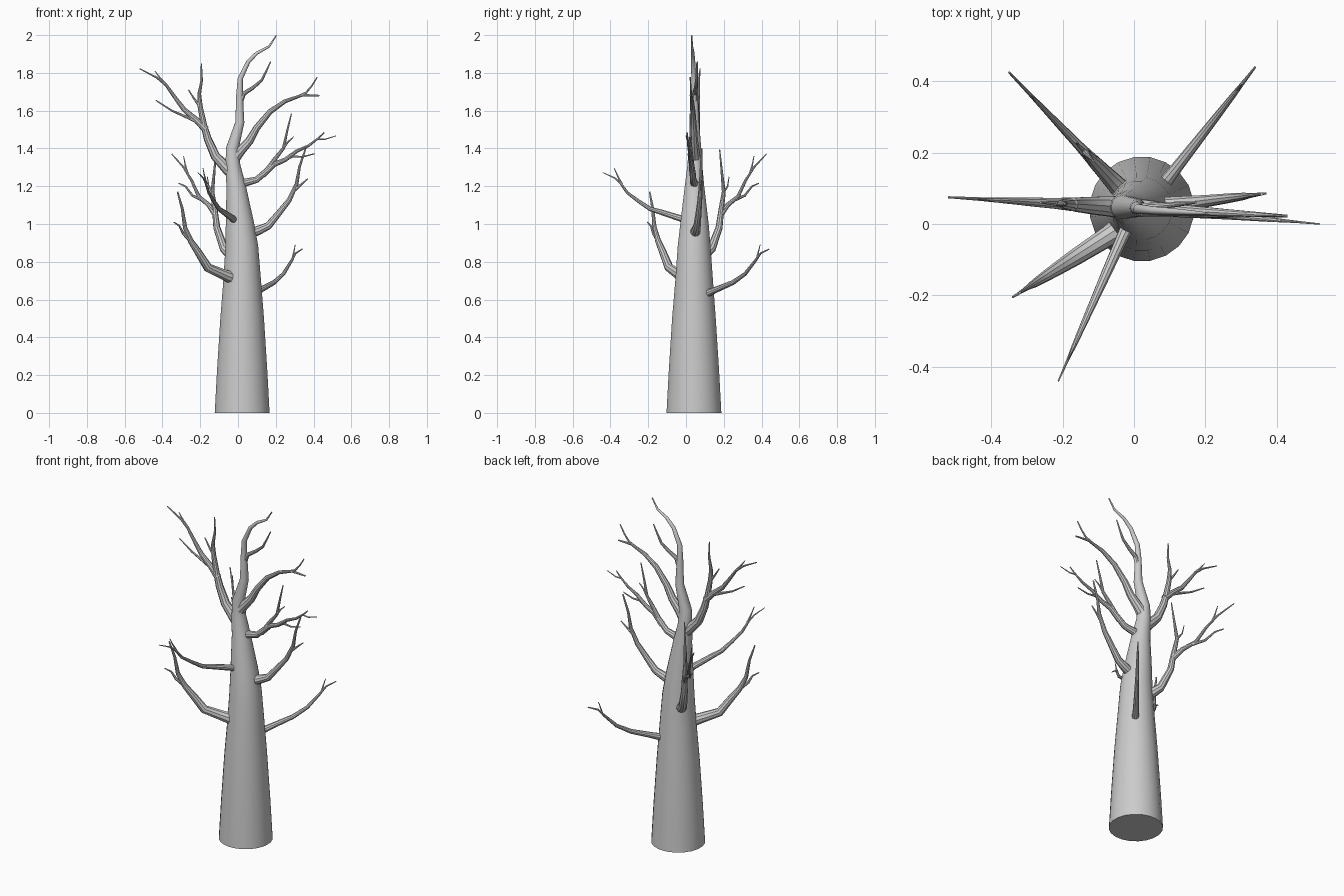
import bpy, bmesh
from math import cos, sin, pi
from mathutils import Vector


def tube(name, pts, radii, sides):
    """Tapered tube swept through pts, capped at both ends."""
    pts = [Vector(p) for p in pts]
    bm = bmesh.new()
    rings = []
    n = len(pts)
    side = None
    for i, p in enumerate(pts):
        a = (p - pts[i - 1]).normalized() if i > 0 else Vector()
        b = (pts[i + 1] - p).normalized() if i < n - 1 else Vector()
        t = (a + b).normalized()
        if side is None:
            side = t.orthogonal()
        side = (side - t * side.dot(t)).normalized()
        up = t.cross(side)
        rings.append([bm.verts.new(p + radii[i] * (cos(2 * pi * k / sides) * side + sin(2 * pi * k / sides) * up))
                      for k in range(sides)])
    for r0, r1 in zip(rings, rings[1:]):
        for k in range(sides):
            j = (k + 1) % sides
            bm.faces.new((r0[k], r0[j], r1[j], r1[k]))
    bm.faces.new(rings[0][::-1])
    bm.faces.new(rings[-1])
    me = bpy.data.meshes.new(name)
    bm.to_mesh(me)
    bm.free()
    ob = bpy.data.objects.new(name, me)
    bpy.context.collection.objects.link(ob)
    bpy.context.view_layer.objects.active = ob
    ob.select_set(True)
    bpy.ops.object.shade_smooth_by_angle(angle=0.6)
    ob.select_set(False)


def limb(name, start, end, axis, shoots):
    """Limb lying in the upright plane through start and end (plan points).
    Shoots are (base radius, tip radius, [(position along axis, z), ...])."""
    s, e = Vector(start), Vector(end)
    for i, (r0, r1, prof) in enumerate(shoots):
        pts = []
        for c, z in prof:
            f = (c - s[axis]) / (e[axis] - s[axis])
            q = s + (e - s) * f
            pts.append((q.x, q.y, z))
        m = len(pts) - 1
        radii = [r0 + (r1 - r0) * (k / m) ** 0.8 for k in range(m + 1)]
        tube(name if i == 0 else f"{name}_twig_{i}", pts, radii, 10 if r0 > 0.015 else 7)


# Trunk: x, y, z, radius
trunk = [(.022, .042, 0, .147), (.022, .042, .22, .135), (.022, .042, .5, .117), (.022, .043, .7, .101),
         (.02, .043, .88, .088), (.01, .045, 1.0, .076), (-.01, .045, 1.2, .052), (-.027, .047, 1.31, .04),
         (-.03, .047, 1.4, .034), (.01, .046, 1.54, .024), (.008, .045, 1.68, .018), (.012, .042, 1.77, .014),
         (.055, .038, 1.86, .011), (.1, .036, 1.905, .009), (.165, .032, 1.94, .006), (.203, .03, 1.998, .003)]
tube("trunk", [t[:3] for t in trunk], [t[3] for t in trunk], 20)

X, Y = 0, 1
limb("lower_back_right_limb", (.09, .12), (.34, .44), X, [
    (.02, .003, [(.08, .63), (.125, .655), (.19, .69), (.24, .735), (.28, .8), (.305, .845), (.34, .867)]),
    (.006, .002, [(.29, .82), (.295, .85), (.303, .89)])])

limb("lower_front_left_limb", (-.05, -.02), (-.34, -.205), X, [
    (.036, .004, [(-.03, .715), (-.07, .73), (-.16, .77), (-.21, .85), (-.25, .91), (-.28, .98),
                  (-.295, 1.08), (-.32, 1.17)]),
    (.011, .003, [(-.25, .91), (-.29, .95), (-.31, .99), (-.34, 1.01)])])

limb("front_limb", (-.025, -.02), (-.212, -.44), Y, [
    (.021, .002, [(.01, 1.015), (-.03, 1.03), (-.13, 1.062), (-.19, 1.08), (-.25, 1.12), (-.31, 1.165),
                  (-.35, 1.22), (-.38, 1.245), (-.44, 1.272)]),
    (.007, .002, [(-.34, 1.21), (-.36, 1.25), (-.38, 1.295)])])

limb("back_left_limb", (-.05, .11), (-.355, .43), Y, [
    (.03, .003, [(.09, .83), (.135, .87), (.175, .98), (.187, 1.08), (.2, 1.17), (.19, 1.27), (.178, 1.395)]),
    (.017, .003, [(.183, 1.05), (.22, 1.1), (.275, 1.145), (.315, 1.23), (.36, 1.3), (.425, 1.37)]),
    (.01, .003, [(.25, 1.125), (.31, 1.15), (.35, 1.2), (.385, 1.215)]),
    (.007, .002, [(.34, 1.27), (.35, 1.31), (.36, 1.36)]),
    (.007, .002, [(.2, 1.17), (.22, 1.2), (.228, 1.25)])])

limb("right_limb", (.09, .05), (.365, .085), X, [
    (.03, .004, [(.06, .95), (.11, .967), (.16, .99), (.21, 1.05), (.27, 1.125), (.31, 1.21), (.325, 1.3), (.358, 1.4)]),
    (.009, .003, [(.3, 1.18), (.335, 1.21), (.37, 1.24)])])

limb("upper_right_limb", (.02, .045), (.52, 0), X, [
    (.026, .003, [(0, 1.2), (.04, 1.22), (.1, 1.235), (.15, 1.28), (.2, 1.35), (.24, 1.4), (.262, 1.5), (.283, 1.585)]),
    (.018, .003, [(.13, 1.26), (.19, 1.315), (.25, 1.34), (.31, 1.385), (.375, 1.415), (.42, 1.45), (.457, 1.485)]),
    (.009, .003, [(.23, 1.33), (.29, 1.358), (.34, 1.355), (.405, 1.372)]),
    (.007, .002, [(.38, 1.42), (.42, 1.45), (.46, 1.448), (.52, 1.467)]),
    (.008, .002, [(.235, 1.395), (.265, 1.435), (.295, 1.462)])])

limb("top_right_limb", (0, .046), (.43, .022), X, [
    (.033, .004, [(-.02, 1.35), (.01, 1.385), (.06, 1.44), (.1, 1.51), (.17, 1.595), (.25, 1.65), (.34, 1.682), (.43, 1.68)]),
    (.008, .003, [(.33, 1.68), (.36, 1.695), (.39, 1.73), (.42, 1.778)])])

limb("top_shoot", (.01, .045), (.172, .06), X, [
    (.016, .003, [(.01, 1.64), (.03, 1.69), (.08, 1.722), (.125, 1.76), (.15, 1.81), (.173, 1.86)])])

limb("upper_left_limb", (-.03, .047), (-.52, .075), X, [
    (.036, .003, [(-.02, 1.26), (-.06, 1.295), (-.12, 1.36), (-.16, 1.45), (-.18, 1.52), (-.2, 1.62), (-.205, 1.69),
                  (-.192, 1.76), (-.194, 1.85)]),
    (.02, .003, [(-.17, 1.5), (-.22, 1.55), (-.285, 1.605), (-.33, 1.665), (-.38, 1.735), (-.43, 1.775), (-.52, 1.822)]),
    (.011, .003, [(-.21, 1.54), (-.27, 1.565), (-.35, 1.6), (-.435, 1.655)]),
    (.008, .002, [(-.38, 1.735), (-.41, 1.77), (-.44, 1.81)]),
    (.009, .003, [(-.2, 1.62), (-.23, 1.66), (-.262, 1.71)])])
